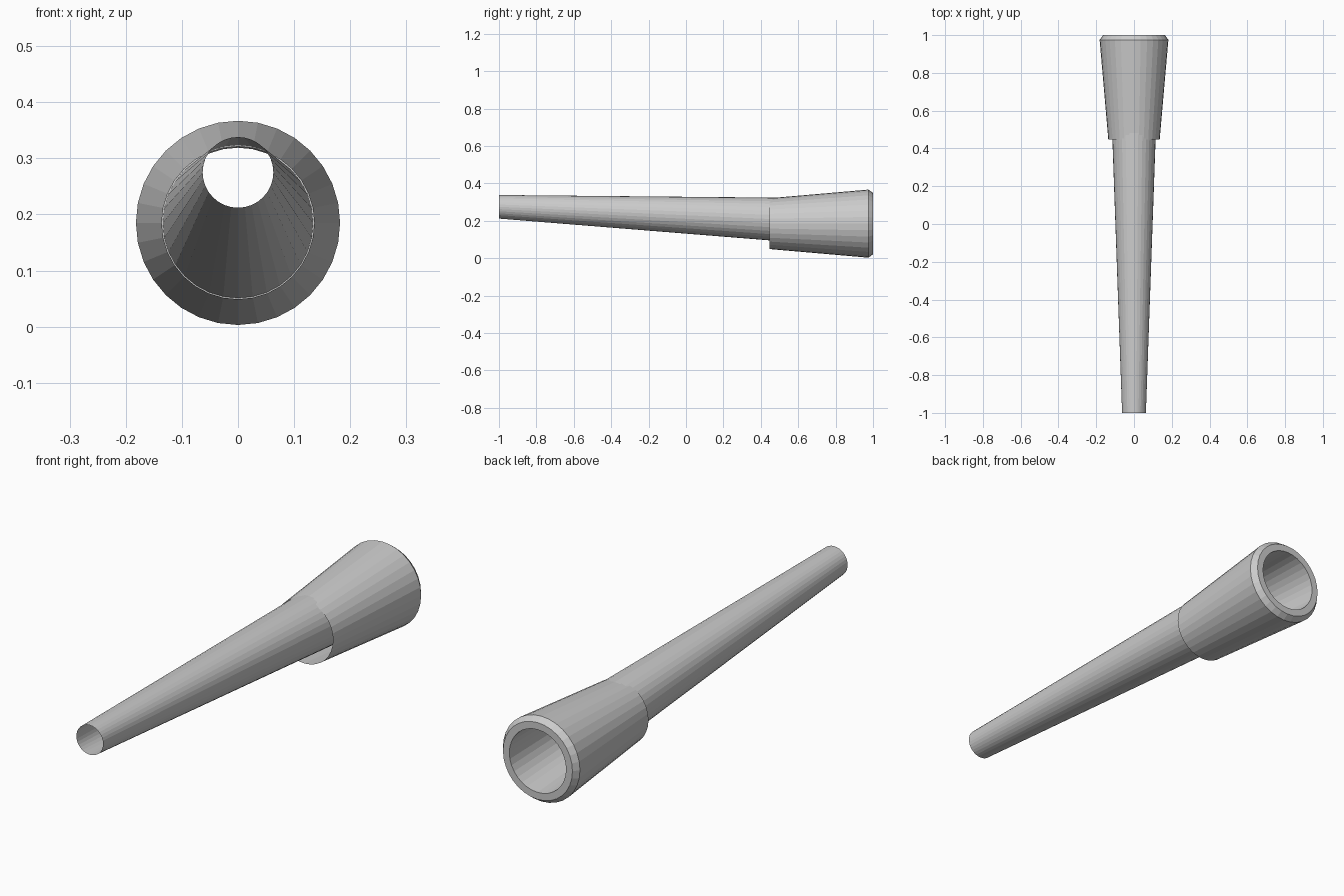
import bpy, bmesh
from math import sin, cos, tau

if "Cube" in bpy.data.objects:
    bpy.data.objects.remove(bpy.data.objects["Cube"])

SIDES = 32


def loft(name, rings):
    """Open flat-shaded shell through circles given as (y, centre z, radius)."""
    bm = bmesh.new()
    loops = [[bm.verts.new((r * sin(tau * i / SIDES), y, z + r * cos(tau * i / SIDES)))
              for i in range(SIDES)] for y, z, r in rings]
    for a, b in zip(loops, loops[1:]):
        for i in range(SIDES):
            j = (i + 1) % SIDES
            bm.faces.new((a[i], a[j], b[j], b[i]))
    mesh = bpy.data.meshes.new(name)
    bm.to_mesh(mesh)
    bm.free()
    obj = bpy.data.objects.new(name, mesh)
    bpy.context.collection.objects.link(obj)
    return obj


# Flared collar: open at the front, chamfered and turned in at the back rim
loft("collar", [(0.447, 0.185, 0.136), (0.975, 0.185, 0.182),
                (1.0, 0.185, 0.164), (1.0, 0.185, 0.134)])

# Thin tapering tube, running from the narrow mouth through to the back rim
loft("tube", [(-1.0, 0.275, 0.063), (1.0, 0.185, 0.134)])
